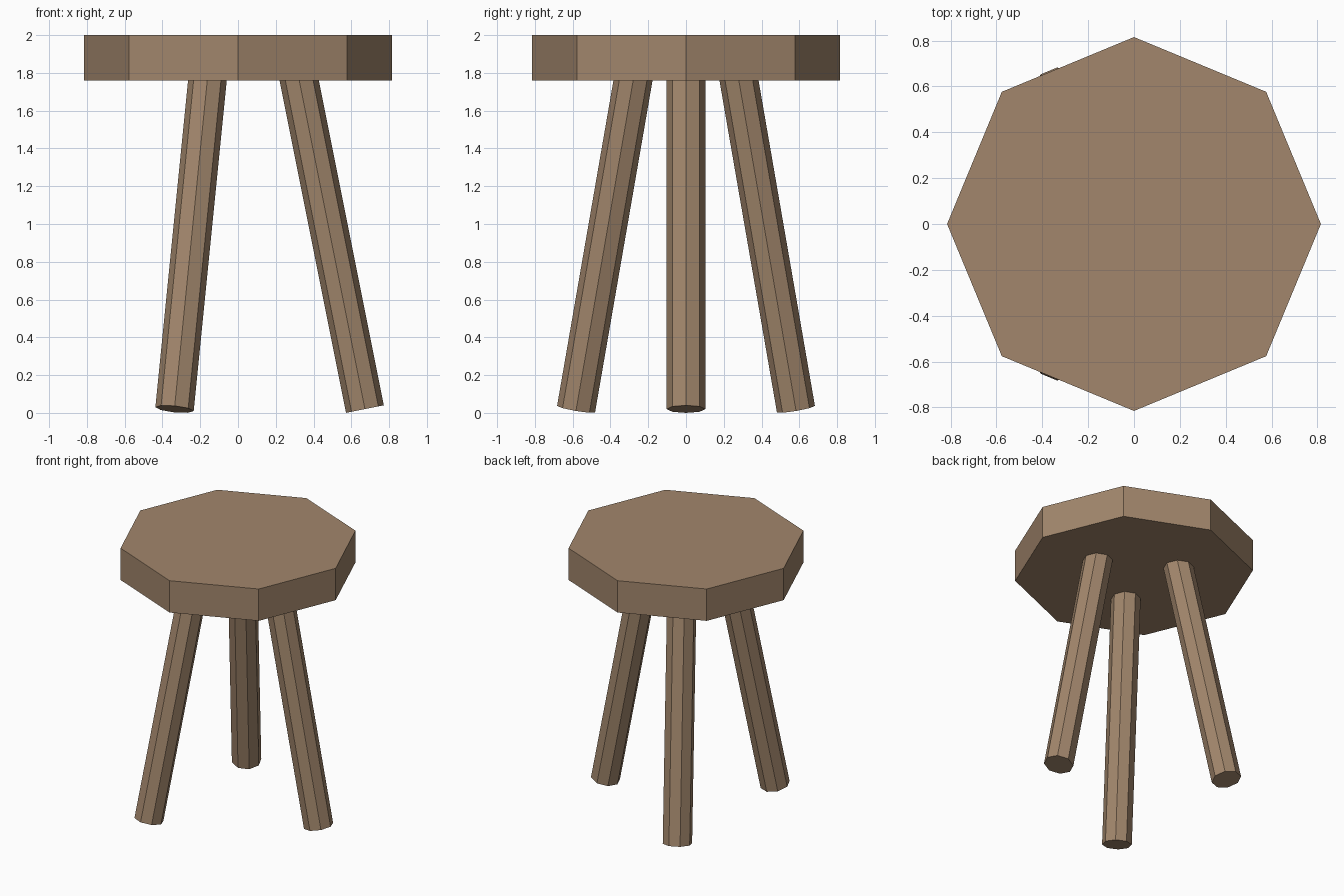
import bpy
from math import radians
from mathutils import Matrix, Vector

cube = bpy.data.objects.get("Cube")
if cube:
    bpy.data.objects.remove(cube, do_unlink=True)

# Brown wood
wood = bpy.data.materials.new("brown_wood")
wood.use_nodes = True
colour = (0.36, 0.24, 0.15, 1)
wood.diffuse_color = colour
wood.node_tree.nodes["Principled BSDF"].inputs["Base Color"].default_value = colour


def octagonal_post(name, radius, start, end):
    """Eight-sided post between two points, with corners on the axes."""
    axis = end - start
    bpy.ops.mesh.primitive_cylinder_add(vertices=8, radius=radius, depth=axis.length)
    post = bpy.context.object
    post.name = name
    turn = Vector((0, 0, 1)).rotation_difference(axis)
    post.data.transform(Matrix.Translation((start + end) / 2) @ turn.to_matrix().to_4x4())
    post.data.materials.append(wood)
    return post


# Seat slab
octagonal_post("seat", 0.815, Vector((0, 0, 1.76)), Vector((0, 0, 2)))

# Three splayed legs, ending inside the seat
foot = Vector((0.672, 0, 0.02))
top = Vector((0.304, 0, 1.86))
for name, angle in (("left_leg", 0), ("back_right_leg", 120), ("front_right_leg", 240)):
    spin = Matrix.Rotation(radians(angle), 3, "Z")
    octagonal_post(name, 0.102, spin @ foot, spin @ top)
